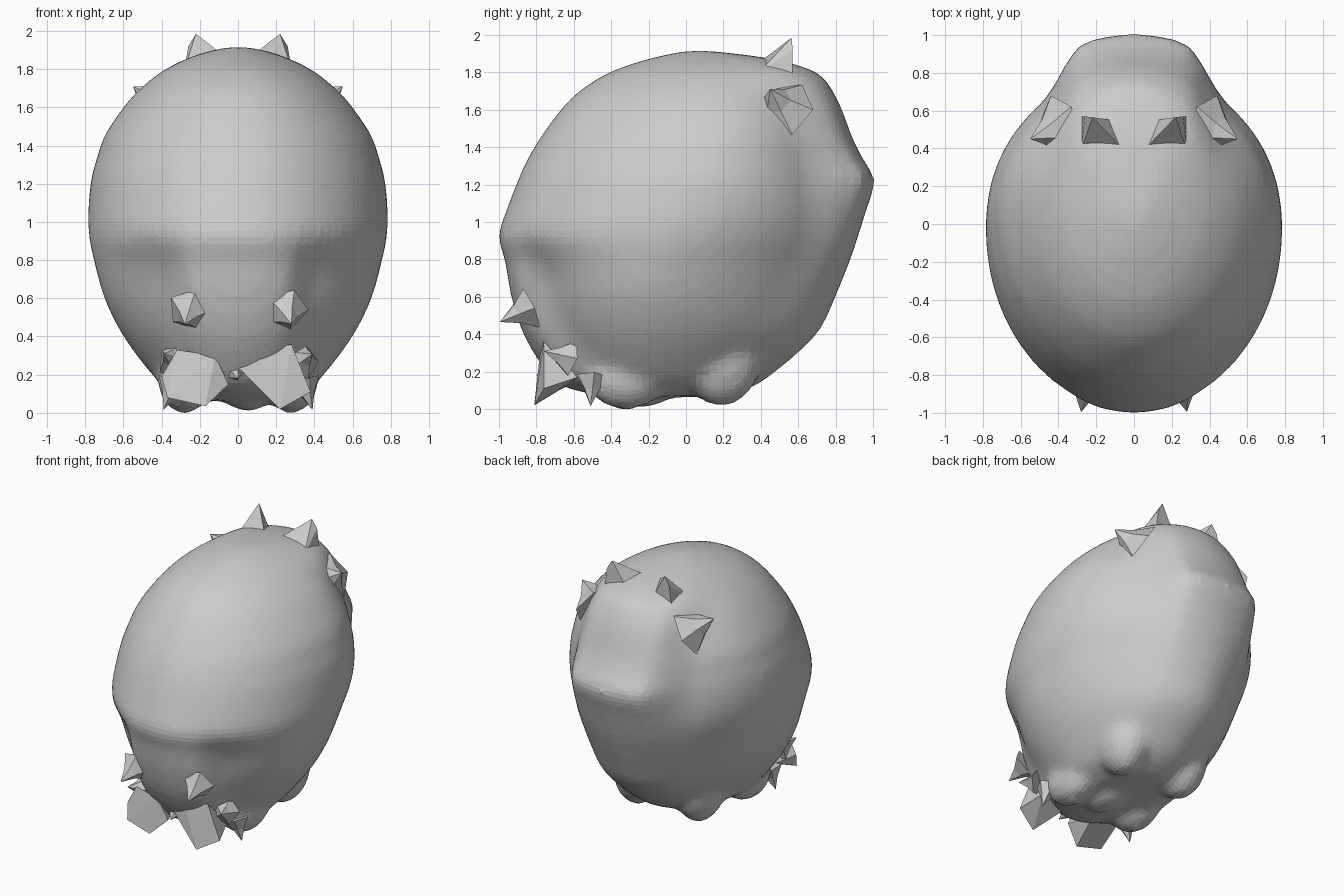
import bpy, bmesh, math
from mathutils import Vector

if "Cube" in bpy.data.objects:
    bpy.data.objects.remove(bpy.data.objects["Cube"])

# Body cross-sections: z, front y, back y of the round body, back y of the snout, half width
ROWS = [
    (0.07, -0.46, 0.24, 0.24, 0.24), (0.12, -0.66, 0.34, 0.36, 0.36),
    (0.20, -0.75, 0.45, 0.48, 0.45), (0.40, -0.87, 0.66, 0.70, 0.60),
    (0.60, -0.935, 0.75, 0.80, 0.70), (0.80, -0.97, 0.80, 0.88, 0.755),
    (0.92, -1.005, 0.82, 0.92, 0.78), (1.05, -0.965, 0.82, 0.96, 0.785),
    (1.22, -0.90, 0.80, 1.01, 0.77), (1.33, -0.85, 0.78, 0.95, 0.74),
    (1.45, -0.78, 0.75, 0.89, 0.70), (1.60, -0.67, 0.69, 0.835, 0.60),
    (1.70, -0.57, 0.64, 0.785, 0.51), (1.80, -0.41, 0.56, 0.70, 0.38),
    (1.87, -0.21, 0.40, 0.47, 0.23), (1.905, -0.06, 0.22, 0.22, 0.11)]
SEG = 64


def finish(name, bm):
    bmesh.ops.recalc_face_normals(bm, faces=bm.faces)
    me = bpy.data.meshes.new(name)
    bm.to_mesh(me)
    bm.free()
    ob = bpy.data.objects.new(name, me)
    bpy.context.collection.objects.link(ob)
    return ob


def smooth(t):
    t = max(0.0, min(1.0, t))
    return t * t * (3 - 2 * t)


def catmull(a, b, c, d, t):
    return tuple(0.5 * (2 * q + (r - p) * t + (2 * p - 5 * q + 4 * r - s) * t * t
                        + (3 * q - p - 3 * r + s) * t ** 3) for p, q, r, s in zip(a, b, c, d))


def section(row):
    z, yf, yb, ys, w = row
    low = smooth((1.15 - z) / 0.6)
    yc = 0.2 * (z - 1) * (1 - low) - 0.17 * low         # widest point moves forward low down
    yc = max(yf + 0.1, min(yc, yb - 0.1))
    chin = 0.10 * smooth((1.0 - z) / 0.35) * smooth(z / 0.3)
    q = 2 / (2.0 - 0.15 * low)                          # tapered low back
    pts = []
    for i in range(SEG):
        a = 2 * math.pi * i / SEG
        c, s = math.cos(a), math.sin(a)
        x = w * math.copysign(abs(c) ** q, c)
        if s < 0:
            y = yc + (yf + chin - yc) * abs(s) ** q
            # flat chin block standing out of the low front
            y -= chin * smooth(1 - (abs(x) - 0.24) / 0.16)
        else:
            y = yc + (yb - yc) * s ** q
            # pull the snout out of the round back
            y += (ys - yb) * smooth(1 - (abs(x) - 0.27) / 0.23) * smooth(s * 2)
        pts.append((x, y, z))
    return pts


# Body: lofted egg with a blunt snout at the back
bm = bmesh.new()
rows = []
for k in range(len(ROWS) - 1):
    four = [ROWS[max(0, min(len(ROWS) - 1, k + o))] for o in (-1, 0, 1, 2)]
    rows += [catmull(*four, t / 3) for t in range(3)]
rows.append(ROWS[-1])
rings = [[bm.verts.new(p) for p in section(r)] for r in rows]
for lo, hi in zip(rings, rings[1:]):
    for i in range(SEG):
        j = (i + 1) % SEG
        bm.faces.new((lo[i], lo[j], hi[j], hi[i]))
for ring, tip in ((rings[0], (0, -0.12, 0.06)), (rings[-1], (0, 0.06, 1.92))):
    v = bm.verts.new(tip)
    for i in range(SEG):
        bm.faces.new((ring[i], ring[(i + 1) % SEG], v))
body = finish("body", bm)
fused = [body]


def lump(name, center, radii):
    bm = bmesh.new()
    bmesh.ops.create_icosphere(bm, subdivisions=3, radius=1)
    for v in bm.verts:
        v.co = Vector(center) + Vector(v.co[k] * radii[k] for k in range(3))
    fused.append(finish(name, bm))


def spike(name, base, tip, r, sides=5):
    base, tip = Vector(base), Vector(tip)
    d = tip - base
    q = d.to_track_quat('Z', 'Y')
    bm = bmesh.new()
    ring = []
    for i in range(sides):
        a = 2 * math.pi * i / sides
        ring.append(bm.verts.new(base + q @ Vector((r * math.cos(a), r * math.sin(a), 0))))
    mid = [bm.verts.new(base + (v.co - base) * 0.45 + d * 0.45) for v in ring]
    top = bm.verts.new(tip)
    for i in range(sides):
        j = (i + 1) % sides
        bm.faces.new((ring[i], ring[j], mid[j], mid[i]))
        bm.faces.new((mid[i], mid[j], top))
    bm.faces.new(ring)
    finish(name, bm)


def hull(name, pts):
    bm = bmesh.new()
    for p in pts:
        bm.verts.new(p)
    bmesh.ops.convex_hull(bm, input=bm.verts)
    finish(name, bm)


for side, s in (("right", 1), ("left", -1)):
    # Soft feet that melt into the body
    lump("back_foot_" + side, (s * 0.25, 0.19, 0.30), (0.17, 0.22, 0.29))
    lump("front_foot_" + side, (s * 0.28, -0.32, 0.17), (0.14, 0.22, 0.175))
    # Crests on the crown, sloping in front and steep behind
    hull("crown_spike_" + side, [
        (s * 0.06, 0.40, 1.86), (s * 0.28, 0.39, 1.80), (s * 0.11, 0.55, 1.80),
        (s * 0.28, 0.57, 1.76), (s * 0.22, 0.565, 1.985), (s * 0.26, 0.57, 1.92)])
    # Spikes at the sides of the head
    spike("head_side_spike_" + side, (s * 0.38, 0.51, 1.60), (s * 0.55, 0.45, 1.71), 0.18, 6)
    # Small spikes on the front and beside the claws
    spike("front_spike_" + side, (s * 0.25, -0.83, 0.54), (s * 0.28, -0.995, 0.465), 0.12)
    spike("claw_side_spike_" + side, (s * 0.33, -0.62, 0.27), (s * 0.39, -0.76, 0.31), 0.10)
    spike("low_side_spike_" + side, (s * 0.34, -0.50, 0.17), (s * 0.39, -0.51, 0.015), 0.09)

# Belly bump between the front feet
lump("belly_bump", (0.05, -0.25, 0.10), (0.12, 0.18, 0.095))

# Fuse body and feet into one soft skin
bpy.ops.object.select_all(action='DESELECT')
for ob in fused:
    ob.select_set(True)
bpy.context.view_layer.objects.active = body
bpy.ops.object.join()
remesh = body.modifiers.new("fuse", 'REMESH')
remesh.mode = 'VOXEL'
remesh.voxel_size = 0.036
soften = body.modifiers.new("soften", 'SMOOTH')
soften.factor = 0.5
soften.iterations = 6

# Broad front claws
hull("front_claw_left", [
    (-0.40, -0.74, 0.19), (-0.37, -0.79, 0.08), (-0.17, -0.81, 0.035),
    (-0.05, -0.76, 0.15), (-0.12, -0.78, 0.30), (-0.32, -0.75, 0.33),
    (-0.34, -0.58, 0.17), (-0.12, -0.58, 0.15)])
hull("front_claw_right", [
    (0.00, -0.77, 0.24), (0.10, -0.78, 0.31), (0.28, -0.76, 0.36),
    (0.38, -0.76, 0.11), (0.22, -0.81, 0.02), (0.32, -0.58, 0.17),
    (0.08, -0.58, 0.16)])
# Middle tip between the claws
spike("middle_spike", (-0.03, -0.66, 0.24), (0.0, -0.80, 0.18), 0.11)
